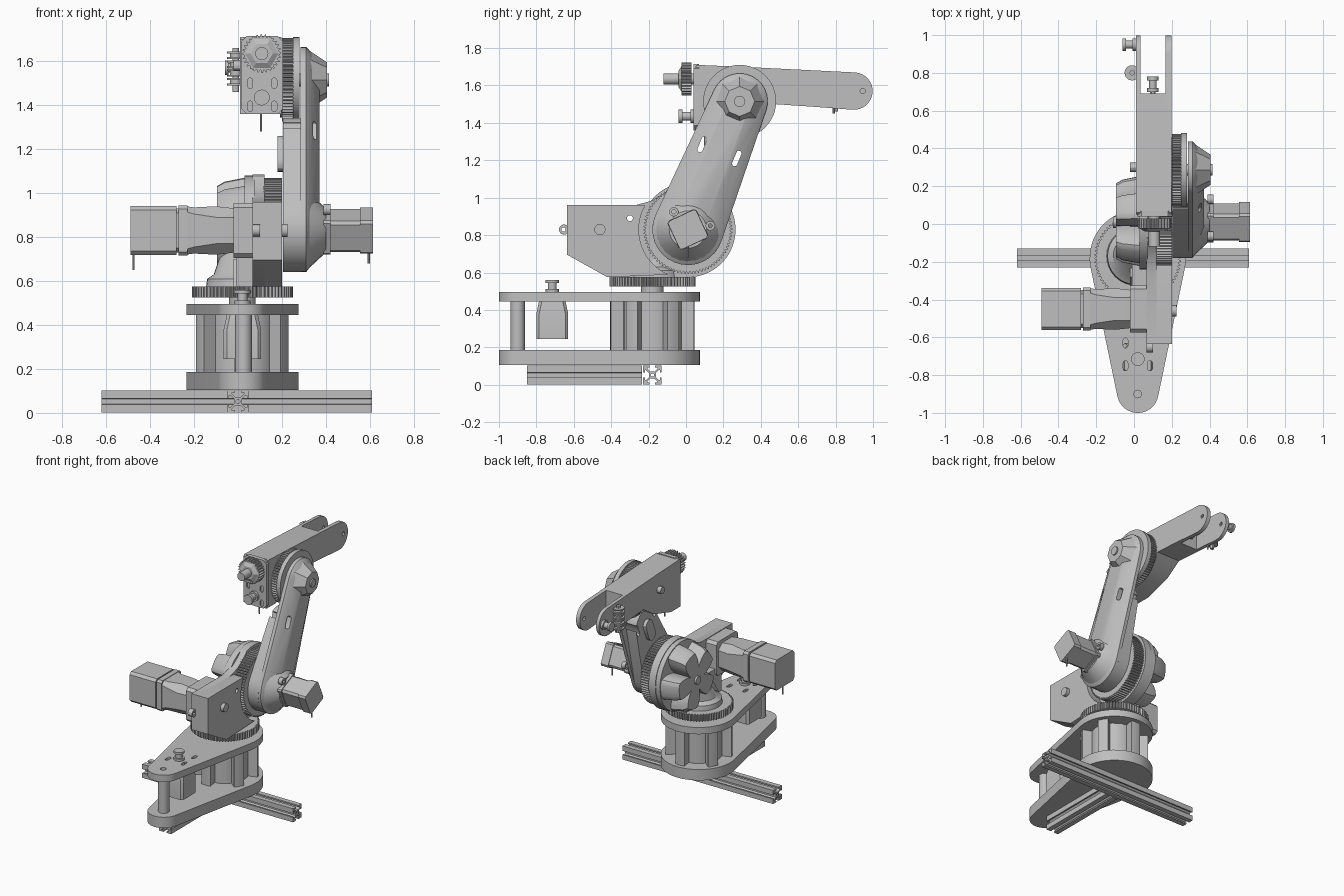
import bpy, bmesh, math
from math import cos, sin, pi

cube = bpy.data.objects.get("Cube")
if cube:
    bpy.data.objects.remove(cube)

GREY = (0.52, 0.52, 0.52, 1)
mat = bpy.data.materials.new("light grey")
mat.use_nodes = True
mat.diffuse_color = GREY
mat.node_tree.nodes["Principled BSDF"].inputs["Base Color"].default_value = GREY
parts = []


# ---- helpers: 2D outlines and lofts along an axis ----
def place(axis, t, u, v):
    return {"x": (t, u, v), "y": (u, t, v), "z": (u, v, t)}[axis]


def loft(name, axis, sections):
    bm = bmesh.new()
    rings = [[bm.verts.new(place(axis, t, u, v)) for u, v in pts] for t, pts in sections]
    n = len(rings[0])
    for a, b in zip(rings, rings[1:]):
        for i in range(n):
            j = (i + 1) % n
            bm.faces.new((a[i], a[j], b[j], b[i]))
    bm.faces.new(rings[0])
    bm.faces.new(rings[-1])
    bmesh.ops.recalc_face_normals(bm, faces=bm.faces)
    me = bpy.data.meshes.new(name)
    bm.to_mesh(me)
    bm.free()
    me.materials.append(mat)
    ob = bpy.data.objects.new(name, me)
    bpy.context.collection.objects.link(ob)
    parts.append(ob)
    return ob


def prism(name, axis, lo, hi, pts):
    return loft(name, axis, [(lo, pts), (hi, pts)])


def arc(c, r, a0, a1, n):
    return [(c[0] + r * cos(a0 + (a1 - a0) * i / n), c[1] + r * sin(a0 + (a1 - a0) * i / n))
            for i in range(n + 1)]


def circle(c, r, n=32):
    return arc(c, r, 0, 2 * pi, n)[:-1]


def capsule(c1, r1, c2, r2, n=16):
    dx, dy = c2[0] - c1[0], c2[1] - c1[1]
    a, p = math.atan2(dy, dx), math.acos((r1 - r2) / math.hypot(dx, dy))
    return arc(c2, r2, a - p, a + p, n) + arc(c1, r1, a + p, a + 2 * pi - p, n)


def square(c, h, chamfer, turn=0):
    k = h - chamfer
    pts = [(h, -k), (h, k), (k, h), (-k, h), (-h, k), (-h, -k), (-k, -h), (k, -h)]
    return [(c[0] + u * cos(turn) - v * sin(turn), c[1] + u * sin(turn) + v * cos(turn)) for u, v in pts]


def rect(u0, u1, v0, v1):
    return [(u0, v0), (u1, v0), (u1, v1), (u0, v1)]


def gear(name, axis, lo, hi, c, r, teeth, depth=0.012):
    pts = []
    for i in range(teeth * 4):
        a, rr = 2 * pi * i / (teeth * 4), r if i % 4 < 2 else r - depth
        pts.append((c[0] + rr * cos(a), c[1] + rr * sin(a)))
    return prism(name, axis, lo, hi, pts)


def pulley(name, axis, lo, hi, c, r):
    d = (hi - lo) / 4
    waist = circle(c, r * 0.65, 20)
    rim = circle(c, r, 20)
    loft(name, axis, [(lo, rim), (lo + d, rim), (lo + d, waist), (hi - d, waist), (hi - d, rim), (hi, rim)])


def cut(ob, *cutters):
    for c in cutters:
        m = ob.modifiers.new("cut", "BOOLEAN")
        m.operation, m.object = "DIFFERENCE", c
        bpy.context.view_layer.objects.active = ob
        bpy.ops.object.modifier_apply(modifier=m.name)
        parts.remove(c)
        bpy.data.objects.remove(c)


# ---- slotted rails ----
slot = [(-.05, .05), (-.014, .05), (-.014, .04), (-.027, .04), (-.027, .034), (-.012, .019),
        (.012, .019), (.027, .034), (.027, .04), (.014, .04), (.014, .05)]


def rail(name, axis, lo, hi, c):
    pts = []
    for k in range(4):
        s, q = sin(k * pi / 2), cos(k * pi / 2)
        pts += [(c[0] + u * q + v * s, c[1] - u * s + v * q) for u, v in slot]
    cut(prism(name, axis, lo, hi, pts), prism("bore", axis, lo - .1, hi + .1, circle(c, .009, 12)))


rail("cross_rail", "x", -.62, .61, (-.18, .052))
rail("long_rail", "y", -.85, -.235, (0, .052))

# ---- base plates, posts and housing ----
B, TIP = (.02, -.18), (.02, -.89)
outline = capsule(B, .255, TIP, .11, 24)
prism("base_plate", "z", .105, .185, outline)
top = prism("top_plate", "z", .445, .495, outline)
holes = [prism("hole", "z", .4, .6, circle((.02, y), .02, 16)) for y in (-.9,)]
holes += [prism("hole", "z", .4, .6, capsule((x, y - .015), .012, (x, y + .015), .012, 6))
          for x in (-.045, .085) for y in (-.63, -.75)]
cut(top, *holes)
prism("front_post", "z", .18, .45, circle((.025, -.9), .038))
prism("bearing_drum", "z", .18, .45, circle(B, .16, 16))
for i in range(6):
    a = pi / 6 + i * pi / 3
    prism("base_column", "z", .18, .45, arc(B, .225, a - .16, a + .16, 4) + arc(B, .14, a + .16, a - .16, 4))
M = (.02, -.715)
loft("base_motor", "z", [(.245, square(M, .085, .015)), (.38, square(M, .085, .015)),
                         (.45, square(M, .07, .015))])
pulley("base_pulley", "z", .495, .56, M, .036)

# ---- turntable ----
prism("turntable_neck", "z", .49, .53, circle(B, .06))
gear("turntable_gear", "z", .525, .575, B, .23, 72)

# ---- shoulder housing ----
S = (.01, .83)
D = math.radians
side = [(-.635, .96), (-.27, .96), (-.18, .985), (-.11, 1.03)] + arc(S, .255, D(108), D(-90), 36)
plate = prism("shoulder_plate", "x", .065, .12, side + [(-.42, .575), (-.635, .695)])
box = prism("shoulder_box", "x", .115, .2,
            [(-.635, .96), (-.25, .96)] + arc(S, .262, D(151), D(247), 20) + [(-.42, .575), (-.635, .695)])
cut(box, prism("hole", "x", .1, .3, circle((-.3, .89), .016, 16)))
cut(plate, prism("hole", "x", 0, .3, circle((-.3, .89), .016, 16)))
prism("shoulder_bolt", "x", .19, .225, circle((-.46, .83), .03, 16))
lug = prism("motor_lug", "x", .065, .1, circle((-.652, .83), .027, 20))
cut(lug, prism("hole", "x", 0, .2, circle((-.655, .83), .012, 12)))
gear("shoulder_gear", "x", .115, .2, S, .238, 80)


# ---- scalloped shoulder hub and its pedestal ----
def scallop(r, n=80):
    pts = []
    for i in range(n):
        a = 2 * pi * i / n
        rr = r * (.4 + .6 * min(1, abs(cos(2.5 * a + .2)) * 1.35))
        pts.append((S[0] + rr * cos(a), S[1] + rr * sin(a)))
    return pts


prism("hub_disc", "x", .03, .075, circle(S, .25, 48))
loft("hub_lobes", "x", [(-.095, scallop(.205)), (-.06, scallop(.225)), (.04, scallop(.245))])
prism("hub_bolt", "x", -.11, -.09, circle(S, .03, 16))
P = (.01, -.17)
loft("pedestal", "z", [(.575, circle(P, .155)), (.61, circle(P, .15)), (.63, circle(P, .12)),
                       (.78, circle((.02, -.1), .08))])
prism("pedestal_web", "x", -.02, .07, [(-.36, .575), (.03, .575), (.05, .7), (-.28, .7)])

# ---- large shoulder motor ----
C = (-.45, .83)
prism("motor_mount", "x", -.02, .07, square(C, .125, .02))
prism("mount_foot", "x", -.01, .07, rect(-.4, -.2, .575, .76))
loft("gearbox", "x", [(-.235, square(C, .11, .025)), (-.2, square(C, .105, .03)),
                      (-.1, square(C, .11, .05)), (-.01, square(C, .1, .04))])
prism("motor_flange", "x", -.27, -.23, square(C, .113, .015))
prism("motor_neck", "x", -.285, -.265, square(C, .1, .02))
prism("motor_body", "x", -.49, -.28, square(C, .112, .018))
prism("motor_wire", "z", .65, .73, circle((-.475, -.45), .005, 8))

# ---- upper arm ----
E = (.287, 1.515)
ARM = math.atan2(E[1] - S[1], E[0] - S[0])


def along(d, off=0):
    return (S[0] + d * cos(ARM) - off * sin(ARM), S[1] + d * sin(ARM) + off * cos(ARM))


inner = prism("arm_inner", "x", .205, .29, capsule(S, .19, along(.42), .12))
arm = loft("upper_arm", "x", [(.285, capsule(S, .19, E, .15)), (.31, capsule(S, .19, E, .15)),
                              (.325, capsule(S, .17, E, .135)), (.37, capsule(S, .075, E, .06))])
for off, d in ((.1, .45), (-.1, .45)):
    for ob in (arm, inner):
        cut(ob, prism("slot", "x", .1, .5, capsule(along(d - .03, off), .014, along(d + .03, off), .014, 6)))
loft("elbow_hub", "x", [(.3, circle(E, .15, 8)), (.405, circle(E, .08, 8))])
prism("elbow_bolt", "x", .18, .415, circle(E, .03, 16))
loft("shoulder_boss", "x", [(.3, circle(S, .185, 24)), (.325, circle(S, .17, 24)), (.4, circle(S, .1, 24))])
prism("arm_rib_box", "x", .18, .21, capsule(along(.33), .04, along(.42), .04, 6))

# ---- small shoulder motor ----
T = D(25)
prism("small_flange", "x", .39, .42, square(S, .085, .01, T))
prism("small_motor", "x", .42, .56, square(S, .078, .015, T))
prism("small_motor_cap", "x", .555, .615, square(S, .083, .012, T))
for c in ((-.065, .925), (.13, .85)):
    cut(prism("small_lug", "x", .39, .42, circle(c, .025, 16)),
        prism("hole", "x", .3, .5, circle(c, .011, 12)))
prism("small_motor_wire", "z", .68, .76, circle((.595, .01), .005, 8))

# ---- elbow gear and forearm ----
gear("elbow_gear", "x", .2, .25, E, .19, 64)
prism("elbow_disc", "x", .25, .28, circle(E, .195, 48))
prism("elbow_backing", "x", .19, .205, circle(E, .17, 48))
profile = [(.05, 1.36), (.16, 1.36), (.36, 1.42), (.48, 1.5), (.7, 1.485)]
profile += arc((.898, 1.57), .1, D(-95), D(86), 16) + [(.3, 1.7), (.06, 1.71), (.05, 1.7)]
fore = prism("forearm", "x", .01, .198, profile)
cut(fore, prism("fork_gap", "x", .035, .168, rect(.69, 1.1, 1.3, 1.8)),
    prism("hole", "x", -.1, .3, circle((.945, 1.57), .014, 12)))
face = prism("wrist_face", "y", .04, .07, [(x, z + .0) for x, z in [
    (.04, 1.36), (.18, 1.36), (.205, 1.385), (.205, 1.69), (.18, 1.715), (.04, 1.715), (.015, 1.69), (.015, 1.385)]])
for x in (.055, .165):
    for z in (1.395, 1.5):
        cut(face, prism("slot", "y", .02, .06, capsule((x, z - .012), .012, (x, z + .012), .012, 6)))

# ---- wrist drive ----
W, L = (.108, 1.635), (.108, 1.435)
gear("wrist_gear", "y", -.025, .03, W, .088, 28)
loft("wrist_cone", "y", [(-.04, circle(W, .05, 6)), (-.02, circle(W, .085, 6))])
prism("wrist_shaft", "y", -.12, .05, circle(W, .03, 20))
pulley("wrist_pulley", "y", -.04, .045, L, .036)
prism("wrist_wire", "z", 1.28, 1.38, circle((.105, .1), .005, 8))

# ---- fork fittings ----
pulley("fork_pulley", "y", .7, .78, (.1, 1.57), .03)
prism("fork_pulley_shaft", "y", .68, .72, circle((.1, 1.57), .015, 12))
pulley("fork_knob", "x", -.06, .01, (.95, 1.57), .033)
for i in range(4):
    z = 1.49 + i * .04
    pulley("tension_spool", "z", z, z + .034, (-.01, .8), .04)
prism("spool_pin", "z", 1.46, 1.66, circle((-.01, .8), .014, 12))
prism("forearm_bolt", "x", -.02, .02, circle((.3, 1.58), .025, 12))
prism("fork_wire", "z", 1.45, 1.5, circle((.02, .79), .006, 8))

# ---- shading ----
bpy.ops.object.select_all(action="DESELECT")
for ob in parts:
    ob.select_set(True)
bpy.context.view_layer.objects.active = parts[0]
bpy.ops.object.shade_smooth_by_angle()
